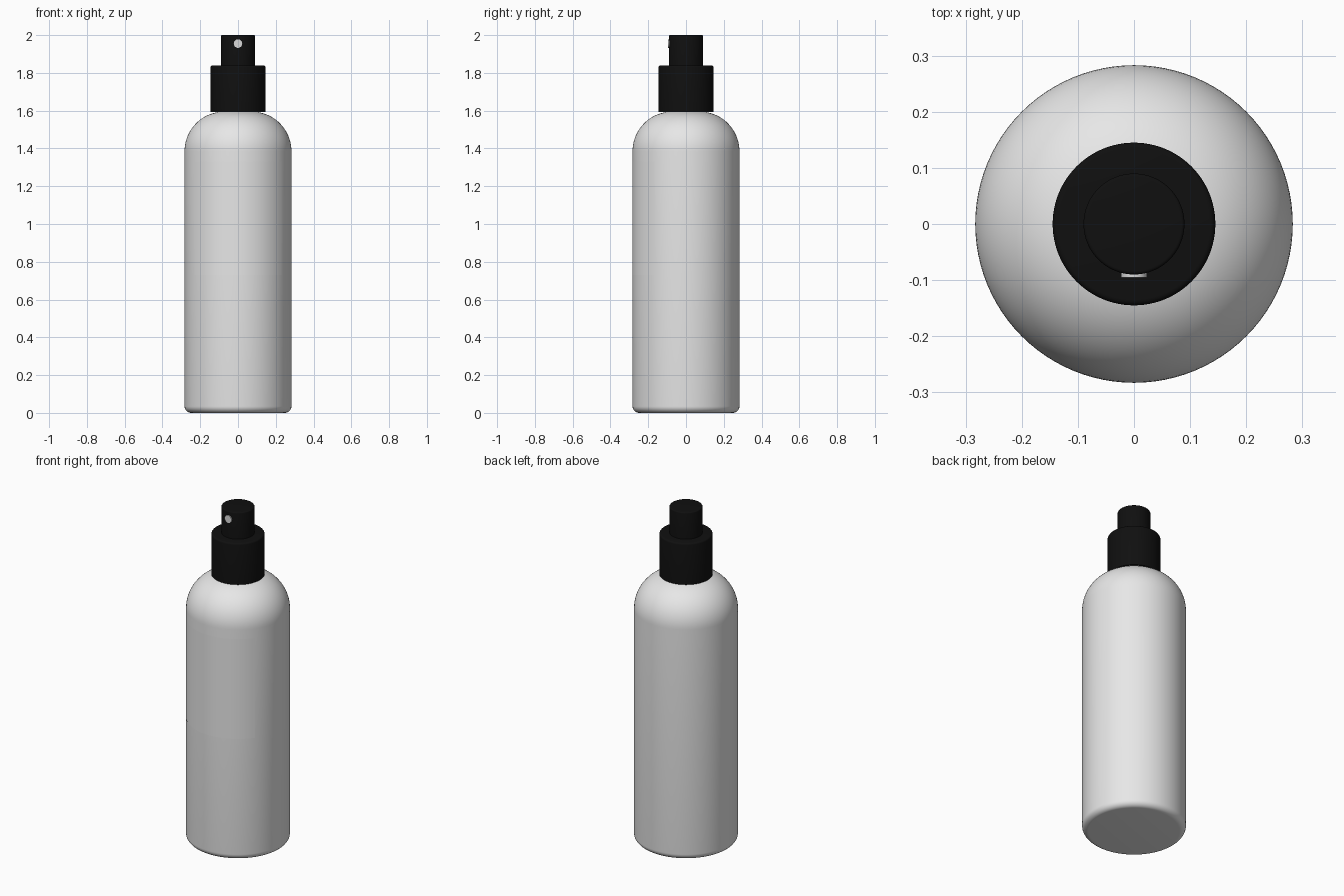
import bpy, bmesh, math
from mathutils import Matrix

cube = bpy.data.objects.get("Cube")
if cube:
    bpy.data.objects.remove(cube, do_unlink=True)


def material(name, rgb, roughness):
    m = bpy.data.materials.new(name)
    m.use_nodes = True
    color = (*rgb, 1)
    m.diffuse_color = color
    bsdf = m.node_tree.nodes["Principled BSDF"]
    bsdf.inputs["Base Color"].default_value = color
    bsdf.inputs["Roughness"].default_value = roughness
    return m


white = material("white plastic", (0.8, 0.8, 0.8), 0.5)
black = material("black plastic", (0.005, 0.005, 0.005), 0.5)
grey = material("light grey nozzle", (0.7, 0.7, 0.7), 0.5)


def finish(name, bm, mat, angle=40):
    mesh = bpy.data.meshes.new(name)
    bm.to_mesh(mesh)
    bm.free()
    mesh.materials.append(mat)
    obj = bpy.data.objects.new(name, mesh)
    bpy.context.collection.objects.link(obj)
    bpy.ops.object.select_all(action="DESELECT")
    obj.select_set(True)
    bpy.context.view_layer.objects.active = obj
    bpy.ops.object.shade_smooth_by_angle(angle=math.radians(angle))
    return obj


def arc(cx, cz, radius, start, end, steps):
    """Points of a rounded corner in the (radius, height) plane."""
    angles = [math.radians(start + (end - start) * i / steps) for i in range(steps + 1)]
    return [(cx + radius * math.cos(a), cz + radius * math.sin(a)) for a in angles]


def lathe(name, profile, mat, sides=96):
    """Spin a bottom-to-top profile that starts and ends on the axis."""
    bm = bmesh.new()
    verts = [bm.verts.new((r, 0, z)) for r, z in profile]
    edges = [bm.edges.new(pair) for pair in zip(verts, verts[1:])]
    bmesh.ops.spin(bm, geom=verts + edges, cent=(0, 0, 0), axis=(0, 0, 1),
                   angle=math.tau, steps=sides, use_duplicate=False)
    bmesh.ops.remove_doubles(bm, verts=bm.verts, dist=0.0001)
    bmesh.ops.recalc_face_normals(bm, faces=bm.faces)
    return finish(name, bm, mat)


def rounded_cylinder(name, radius, bottom, top, bevel, mat):
    profile = [(0, bottom), (radius, bottom)]
    profile += arc(radius - bevel, top - bevel, bevel, 0, 90, 4)
    return lathe(name, profile + [(0, top)], mat)


R = 0.283

# Bottle with a rounded base, domed shoulder and short neck
lathe("bottle",
      [(0, 0)] + arc(R - 0.035, 0.035, 0.035, -90, 0, 8)
      + arc(R - 0.21, 1.385, 0.21, 0, 80, 20)
      + [(0.1, 1.595), (0.1, 1.62), (0, 1.62)], white)

# Collar and push button
rounded_cylinder("collar", 0.145, 1.592, 1.84, 0.01, black)
rounded_cylinder("push_button", 0.09, 1.83, 2.0, 0.006, black)

# Spray nozzle disc on the front of the button
bm = bmesh.new()
bmesh.ops.create_cone(bm, cap_ends=True, segments=16, radius1=0.023, radius2=0.023,
                      depth=0.009,
                      matrix=Matrix.Translation((0, -0.0905, 1.955))
                      @ Matrix.Rotation(math.pi / 2, 4, "X"))
finish("spray_nozzle", bm, grey)

# Thin blank label wrapped round the front
bm = bmesh.new()
columns = []
for i in range(37):
    a = math.radians(-54 + 3 * i)
    x, y = (R + 0.001) * math.sin(a), -(R + 0.001) * math.cos(a)
    columns.append([bm.verts.new((x, y, z)) for z in (0.73, 1.33)])
for left, right in zip(columns, columns[1:]):
    bm.faces.new((left[0], right[0], right[1], left[1]))
finish("label", bm, white)
